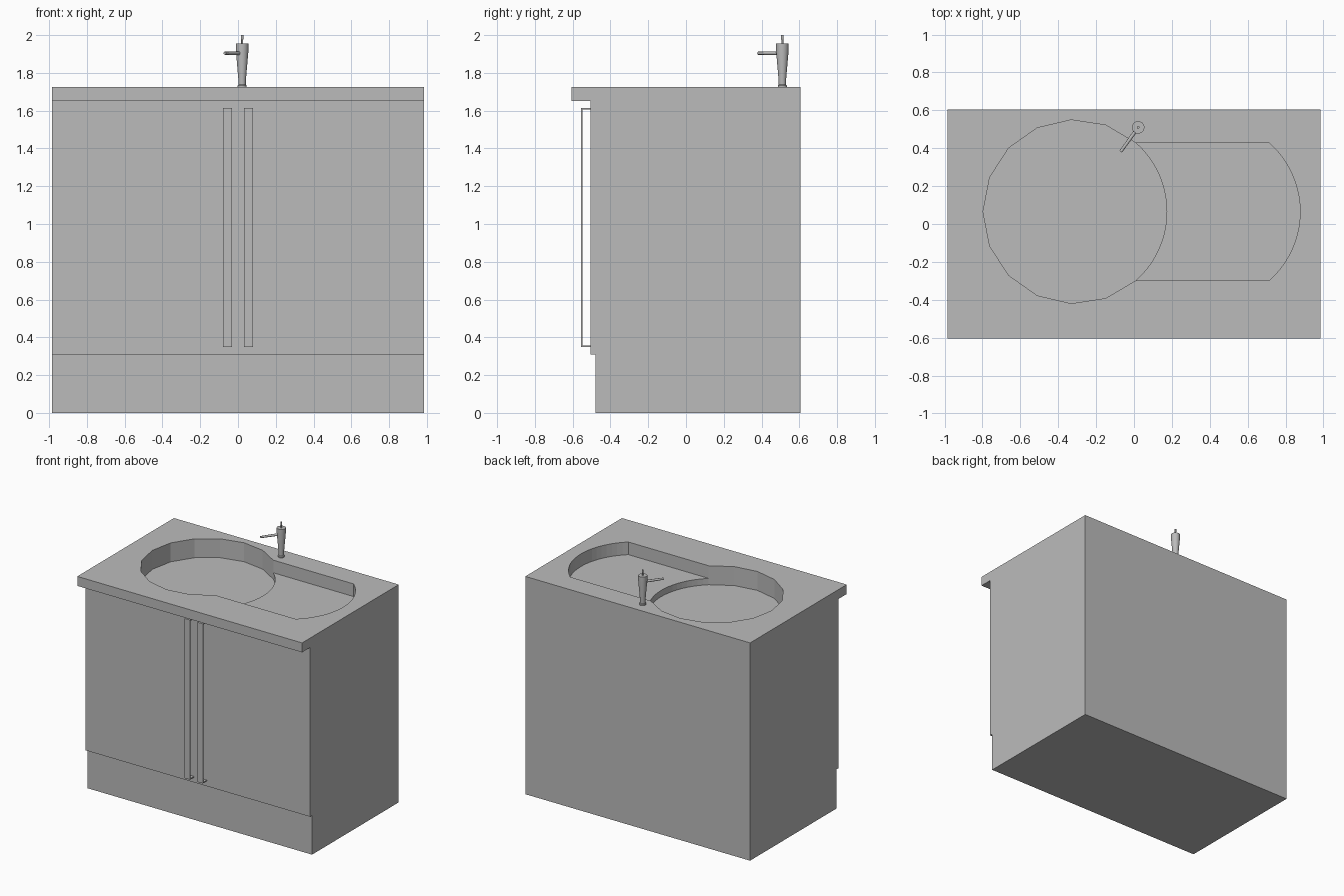
import bpy, bmesh
from math import sin, cos, radians, asin, degrees
from mathutils import Vector

if "Cube" in bpy.data.objects:
    bpy.data.objects.remove(bpy.data.objects["Cube"], do_unlink=True)

grey = bpy.data.materials.new("plain_grey")
grey.use_nodes = True
grey.diffuse_color = (0.5, 0.5, 0.5, 1)
grey.node_tree.nodes["Principled BSDF"].inputs["Base Color"].default_value = (0.5, 0.5, 0.5, 1)


def add_object(name, bm):
    bmesh.ops.recalc_face_normals(bm, faces=bm.faces)
    mesh = bpy.data.meshes.new(name)
    bm.to_mesh(mesh)
    bm.free()
    mesh.materials.append(grey)
    obj = bpy.data.objects.new(name, mesh)
    bpy.context.collection.objects.link(obj)
    return obj


def prism(name, points, direction):
    """Extrude a flat outline along a direction."""
    bm = bmesh.new()
    face = bm.faces.new([bm.verts.new(p) for p in points])
    result = bmesh.ops.extrude_face_region(bm, geom=[face], use_keep_orig=True)
    moved = [v for v in result["geom"] if isinstance(v, bmesh.types.BMVert)]
    bmesh.ops.translate(bm, verts=moved, vec=direction)
    return add_object(name, bm)


def lathe(name, profile, start, axis, sides=24):
    """Turn (radius, height) pairs around an axis, with capped ends."""
    turn = Vector((0, 0, 1)).rotation_difference(Vector(axis))
    bm = bmesh.new()
    rings = [[bm.verts.new(Vector(start) + turn @ Vector(
        (r * cos(radians(360 * i / sides)), r * sin(radians(360 * i / sides)), h)))
        for i in range(sides)] for r, h in profile]
    for a, b in zip(rings, rings[1:]):
        for i in range(sides):
            j = (i + 1) % sides
            bm.faces.new((a[i], a[j], b[j], b[i]))
    bm.faces.new(rings[0])
    bm.faces.new(rings[-1])
    obj = add_object(name, bm)
    bpy.ops.object.select_all(action='DESELECT')
    bpy.context.view_layer.objects.active = obj
    obj.select_set(True)
    bpy.ops.object.shade_smooth_by_angle(angle=radians(35))
    return obj


def arc(cx, start, end, steps):
    return [(cx + RADIUS * cos(radians(start + (end - start) * i / steps)),
             BASIN_Y + RADIUS * sin(radians(start + (end - start) * i / steps)))
            for i in range(steps + 1)]


# Cabinet with plinth recess and overhanging worktop, as one side profile
TOP, BACK, HALF = 1.725, 0.605, 0.985
side = [(BACK, 0), (BACK, TOP), (-BACK, TOP), (-BACK, 1.65),
        (-0.505, 1.65), (-0.505, 0.31), (-0.48, 0.31), (-0.48, 0)]
cabinet = prism("cabinet_and_worktop", [(-HALF, y, z) for y, z in side], (2 * HALF, 0, 0))

# Basin outlines: faceted round bowl and shallower drainer
BASIN_Y, RADIUS, BOWL_X, DRAIN_X = 0.065, 0.485, -0.312, 0.392
seam = degrees(asin(0.363 / RADIUS))
bowl = arc(BOWL_X, seam, 360 - seam, 12) + arc(BOWL_X, -seam, seam, 20)[1:-1]
drain = arc(DRAIN_X, -seam, seam, 20)
drain += [(-0.15, drain[-1][1]), (-0.15, drain[0][1])]

for name, outline, depth in (("bowl_cutter", bowl, 0.15), ("drainer_cutter", drain, 0.1)):
    cutter = prism(name, [(x, y, TOP - depth) for x, y in outline], (0, 0, depth + 0.1))
    cutter.hide_render = True
    cut = cabinet.modifiers.new(name, 'BOOLEAN')
    cut.operation, cut.solver, cut.object = 'DIFFERENCE', 'EXACT', cutter
    bpy.context.view_layer.objects.active = cabinet
    bpy.ops.object.modifier_apply(modifier=cut.name)
    bpy.data.objects.remove(cutter, do_unlink=True)

# Long strap door handles
LOW, HIGH, T = 0.35, 1.615, 0.008
strap = [(-0.505, LOW), (-0.555, LOW), (-0.555, HIGH), (-0.505, HIGH),
         (-0.505, HIGH - T), (-0.555 + T, HIGH - T), (-0.555 + T, LOW + T), (-0.505, LOW + T)]
for name, x in (("right_handle", -0.08), ("left_handle", 0.032)):
    prism(name, [(x, y, z) for y, z in strap], (0.048, 0, 0))

# Tap: tapered body with base ring, top pin and angled lever
TAP = (0.022, 0.51, TOP)
lathe("tap_body", [(0.024, 0), (0.024, 0.008), (0.019, 0.014), (0.02, 0.04),
                   (0.033, 0.19), (0.033, 0.23)], TAP, (0, 0, 1))
lathe("tap_pin", [(0.005, 0.225), (0.005, 0.25), (0.007, 0.255), (0.007, 0.275)],
      TAP, (0, 0, 1), 12)
lathe("tap_lever", [(0.01, 0), (0.008, 0.158)], (TAP[0], TAP[1], 1.904),
      Vector((-0.092, -0.128, 0)).normalized(), 12)
